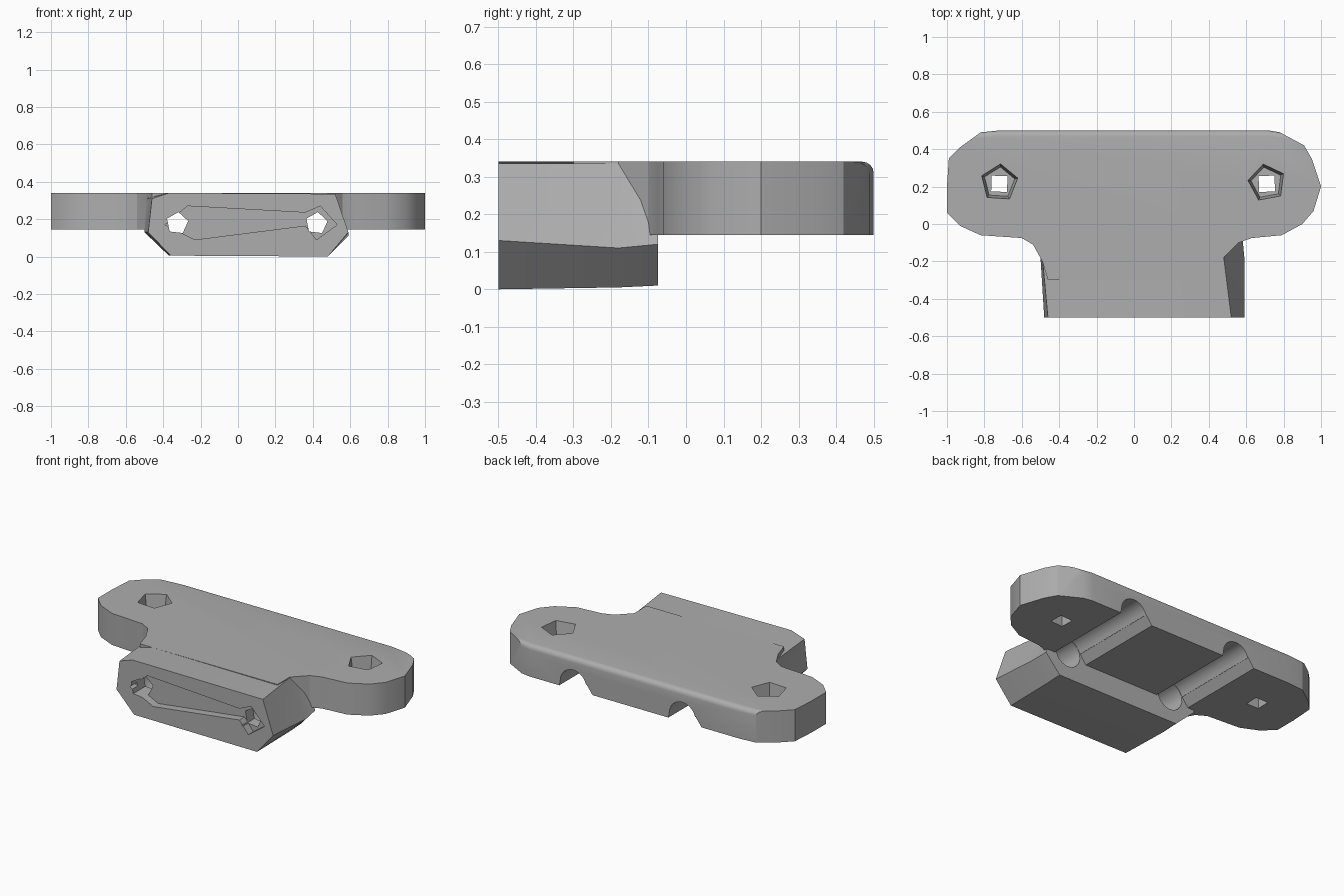
import bpy, bmesh, math
from mathutils import Vector

cube = bpy.data.objects.get("Cube")
if cube:
    bpy.data.objects.remove(cube)

grey = bpy.data.materials.new("mid grey")
grey.use_nodes = True
colour = (0.42, 0.42, 0.42, 1)
grey.diffuse_color = colour
grey.node_tree.nodes["Principled BSDF"].inputs["Base Color"].default_value = colour


def prism(name, points, start, end, taper=None):
    """Loft a flat outline between two positions; taper gives another end outline."""
    bm = bmesh.new()
    a = [bm.verts.new(Vector(p) + Vector(start)) for p in points]
    b = [bm.verts.new(Vector(p) + Vector(end)) for p in (taper or points)]
    bm.faces.new(a)
    bm.faces.new(b)
    for i in range(len(a)):
        j = (i + 1) % len(a)
        bm.faces.new((a[i], a[j], b[j], b[i]))
    bmesh.ops.recalc_face_normals(bm, faces=bm.faces)
    mesh = bpy.data.meshes.new(name)
    bm.to_mesh(mesh)
    bm.free()
    mesh.materials.append(grey)
    obj = bpy.data.objects.new(name, mesh)
    bpy.context.collection.objects.link(obj)
    return obj


def on_floor(pairs):
    return [(x, y, 0) for x, y in pairs]


def on_wall(pairs):
    return [(x, 0, z) for x, z in pairs]


def ring(cx, cy, r, n, turn=0.0, sweep=math.tau):
    return [(cx + r * math.cos(turn + sweep * i / n),
             cy + r * math.sin(turn + sweep * i / n)) for i in range(n)]


def combine(target, other, operation):
    mod = target.modifiers.new(other.name, 'BOOLEAN')
    mod.object, mod.operation, mod.solver = other, operation, 'EXACT'
    bpy.context.view_layer.objects.active = target
    bpy.ops.object.modifier_apply(modifier=mod.name)
    bpy.data.objects.remove(other)


# Wide mounting plate with rounded ears, narrowing into the block
outline = [(-.72, .5), (-.82, .49), (-.93, .41), (-.99, .35), (-1, .2), (-1, .06),
           (-.93, -.01), (-.82, -.06), (-.6, -.075), (-.54, -.11), (-.49, -.2),
           (-.46, -.3), (.48, -.3), (.48, -.18), (.56, -.1), (.63, -.075),
           (.79, -.06), (.9, 0), (.96, .07), (1, .2), (.95, .35), (.91, .42),
           (.78, .49), (.72, .5)]
bracket = prism("clamp_bracket", on_floor(outline), (0, 0, .145), (0, 0, .34))

# Softly rounded top rear edge
bm = bmesh.new()
bm.from_mesh(bracket.data)
rear = [e for e in bm.edges if all(v.co.y > .48 and v.co.z > .3 for v in e.verts)]
bmesh.ops.bevel(bm, geom=rear, offset=.03, segments=4, profile=.5, affect='EDGES')
bm.to_mesh(bracket.data)
bm.free()

# Deep front block with chamfered lower corners
front = [(-.48, .13), (-.36, .005), (.48, 0), (.59, .13), (.52, .335), (-.37, .34), (-.46, .31)]
mid = [(-.5, .13), (-.37, .005), (.48, .005), (.59, .11), (.48, .335), (-.37, .34), (-.49, .31)]
rear_section = [(-.5, .13), (-.37, .01), (.48, .01), (.58, .12), (.5, .335), (-.37, .34), (-.5, .31)]
block = prism("front_block", on_wall(front), (0, -.5, 0), (0, -.18, 0), on_wall(mid))
rear_block = prism("rear_block", on_wall(mid), (0, -.18, 0), (0, -.075, 0), on_wall(rear_section))
combine(bracket, block, 'UNION')
combine(bracket, rear_block, 'UNION')

# Cable channels: open arch below the plate, round bore and small front hole
for cx in (-.325, .42):
    arch = ring(cx, .175, .09, 12, 0, math.pi) + [(cx - .09, .2), (cx - .15, .12), (cx + .1, .12)]
    combine(bracket, prism("arch_cutter", on_wall(arch), (0, -.075, 0), (0, .6, 0)), 'DIFFERENCE')
    bore = on_wall(ring(cx, .175, .088, 16, .1))
    combine(bracket, prism("bore_cutter", bore, (0, -.38, 0), (0, -.05, 0)), 'DIFFERENCE')
    hole = on_wall(ring(cx, .178, .06, 5, .2))
    combine(bracket, prism("hole_cutter", hole, (0, -.6, 0), (0, -.3, 0)), 'DIFFERENCE')

# Shallow recess linking the two front holes
recess = [(-.39, .17), (-.27, .27), (.36, .235), (.44, .27), (.53, .17),
          (.42, .09), (.36, .165), (-.23, .09)]
combine(bracket, prism("recess_cutter", on_wall(recess), (0, -.6, 0), (0, -.45, 0)), 'DIFFERENCE')

# Five-sided screw seats with square through holes
for cx, turn in ((-.72, .25), (.71, .5)):
    seat = on_floor(ring(cx, .22, .105, 5, turn))
    floor = on_floor(ring(cx, .22, .085, 5, turn))
    combine(bracket, prism("seat_cutter", floor, (0, 0, .24), (0, 0, .36), seat), 'DIFFERENCE')
    screw = on_floor(ring(cx, .215, .06, 4, .7 + turn / 4))
    combine(bracket, prism("screw_cutter", screw, (0, 0, .1), (0, 0, .3)), 'DIFFERENCE')

bpy.ops.object.select_all(action='DESELECT')
bracket.select_set(True)
bpy.context.view_layer.objects.active = bracket
bpy.ops.object.shade_smooth_by_angle(angle=math.radians(25))
